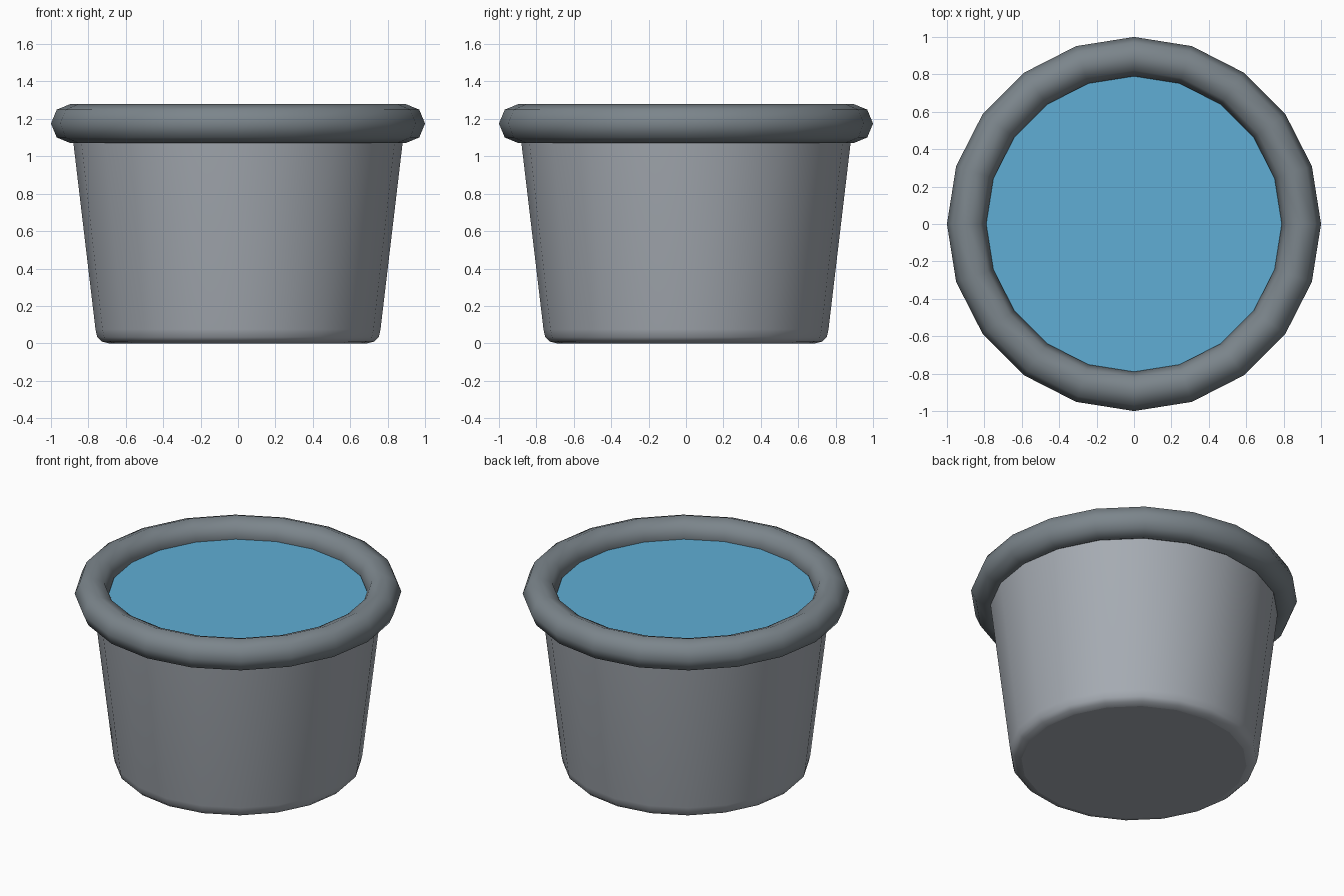
import bpy, math

if "Cube" in bpy.data.objects:
    bpy.data.objects.remove(bpy.data.objects["Cube"])

SIDES = 20

def material(name, rgb):
    m = bpy.data.materials.new(name)
    m.diffuse_color = (*rgb, 1)
    m.use_nodes = True
    m.node_tree.nodes["Principled BSDF"].inputs["Base Color"].default_value = m.diffuse_color
    return m

def lathe(name, profile, mat, loop=False, cap=False, smooth=True):
    """Spin (radius, z) points, listed bottom to top on the outer side, around z."""
    verts = [(r * math.cos(2 * math.pi * i / SIDES), r * math.sin(2 * math.pi * i / SIDES), z)
             for r, z in profile for i in range(SIDES)]
    n, faces = len(profile), []
    for k in range(n if loop else n - 1):
        a, b = k * SIDES, ((k + 1) % n) * SIDES
        for i in range(SIDES):
            j = (i + 1) % SIDES
            faces.append((a + i, a + j, b + j, b + i))
    if cap:
        faces.append(tuple(reversed(range(SIDES))))
    me = bpy.data.meshes.new(name)
    me.from_pydata(verts, [], faces)
    me.materials.append(mat)
    for p in me.polygons:
        p.use_smooth = smooth and len(p.vertices) == 4
    ob = bpy.data.objects.new(name, me)
    bpy.context.collection.objects.link(ob)
    return ob

body_grey = material("light grey", (0.38, 0.41, 0.45))
rim_grey = material("dark grey", (0.20, 0.235, 0.26))
water_blue = material("water blue", (0.115, 0.42, 0.66))

# tapered tub with rounded bottom edge
lathe("tub_body", [(0.69, 0), (0.73, 0.01), (0.753, 0.033), (0.762, 0.075),
                   (0.88, 1.07), (0.892, 1.17)], body_grey, cap=True)

# thick rolled rim, octagonal in section
rim = [(0.895 + 0.105 * math.cos(k * math.pi / 4), 1.175 + 0.105 * math.sin(k * math.pi / 4))
       for k in range(8)]
lathe("rim", rim, rim_grey, loop=True)

# water surface, a flat disc filling the rim opening
me = bpy.data.meshes.new("water")
me.from_pydata([(0.8 * math.cos(2 * math.pi * i / SIDES), 0.8 * math.sin(2 * math.pi * i / SIDES), 1.165)
                for i in range(SIDES)], [], [tuple(range(SIDES))])
me.materials.append(water_blue)
bpy.context.collection.objects.link(bpy.data.objects.new("water", me))
